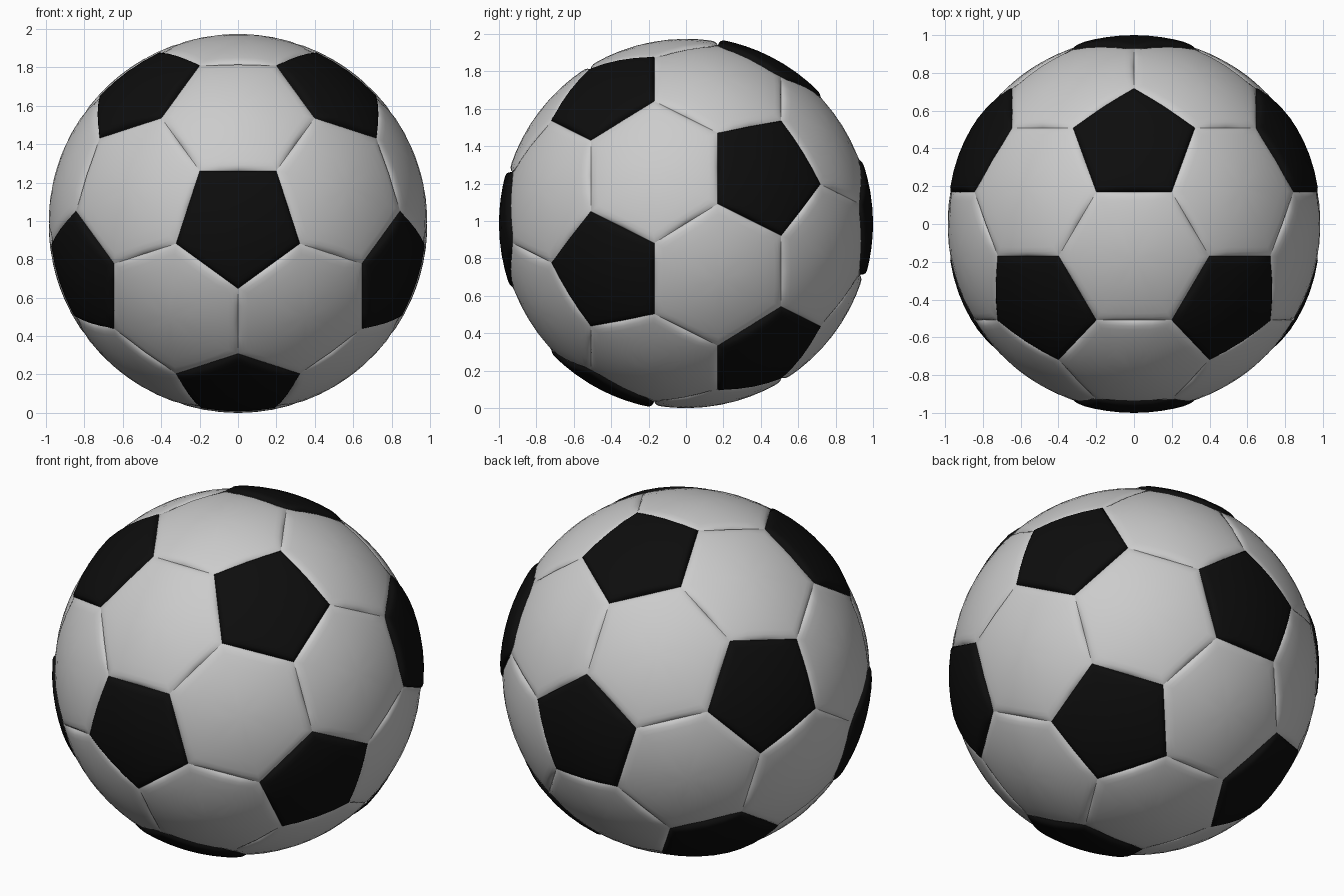
import bpy, bmesh
from math import sin, cos, pi, sqrt, atan2, radians
from itertools import combinations
from mathutils import Vector

if "Cube" in bpy.data.objects:
    bpy.data.objects.remove(bpy.data.objects["Cube"])

SEG = 4                      # divisions along each seam edge
CORNER_R = 0.988             # radius of the seam corners
# (ring scale, how far that ring is puffed out toward the round surface)
RINGS = [(1.0, 0.0), (0.985, 0.4), (0.96, 0.75), (0.92, 0.95), (0.85, 1.0),
         (0.68, 1.0), (0.46, 1.0), (0.23, 1.0)]

# Icosahedron directions: one pentagon faces front, its point aims down
ring = [Vector((2 / sqrt(5) * sin(2 * pi * i / 5), -1 / sqrt(5),
                -2 / sqrt(5) * cos(2 * pi * i / 5))) for i in range(5)]
axes = [Vector((0, -1, 0))] + ring
axes += [-v for v in axes]


def near(a, b):
    return abs(a.dot(b) - 1 / sqrt(5)) < 0.01


def cut(a, b):
    return ((2 * a + b) / 3).normalized() * CORNER_R


def sort_round(points):
    """Order corners counter-clockwise seen from outside."""
    n = sum(points, Vector()).normalized()
    u = points[0].cross(n).normalized()
    w = n.cross(u)
    return sorted(points, key=lambda p: atan2(p.dot(w), p.dot(u)))


def add_panel(bm, corners, radius):
    """One padded panel: straight seam edges and a domed middle."""
    corners = sort_round(corners)
    n = len(corners)
    centre = sum(corners, Vector()) / n
    rim = [corners[i].lerp(corners[(i + 1) % n], j / SEG)
           for i in range(n) for j in range(SEG)]
    loops = []
    for s, puff in RINGS:
        loop = []
        for p in rim:
            q = centre.lerp(p, s)
            loop.append(bm.verts.new(q.lerp(q.normalized() * radius, puff)))
        loops.append(loop)
    m = len(rim)
    for a, b in zip(loops, loops[1:]):
        for i in range(m):
            k = (i + 1) % m
            bm.faces.new((a[i], a[k], b[k], b[i]))
    top = bm.verts.new(centre.normalized() * radius)
    for i in range(m):
        bm.faces.new((loops[-1][i], loops[-1][(i + 1) % m], top))


def make_object(name, panels, radius):
    bm = bmesh.new()
    for p in panels:
        add_panel(bm, p, radius)
    mesh = bpy.data.meshes.new(name)
    bm.to_mesh(mesh)
    bm.free()
    for f in mesh.polygons:
        f.use_smooth = True
    ob = bpy.data.objects.new(name, mesh)
    bpy.context.collection.objects.link(ob)
    return ob


# Panel outlines of the truncated icosahedron
pentagons = [[cut(v, w) for w in axes if near(v, w)] for v in axes]
hexagons = [[cut(p, q) for p in t for q in t if p is not q]
            for t in combinations(axes, 3)
            if all(near(p, q) for p, q in combinations(t, 2))]

# Black pentagon panels and grey hexagon panels
pents = make_object("pentagon_panels", pentagons, 1.0)
hexes = make_object("hexagon_panels", hexagons, 0.987)
black = bpy.data.materials.new("black")
black.diffuse_color = (0.004, 0.004, 0.004, 1)
black.use_nodes = True
black.node_tree.nodes["Principled BSDF"].inputs["Base Color"].default_value = black.diffuse_color
pents.data.materials.append(black)

# Stand the ball on the ground
low = min(v.co.z for o in (pents, hexes) for v in o.data.vertices)
for o in (pents, hexes):
    for v in o.data.vertices:
        v.co.z -= low
